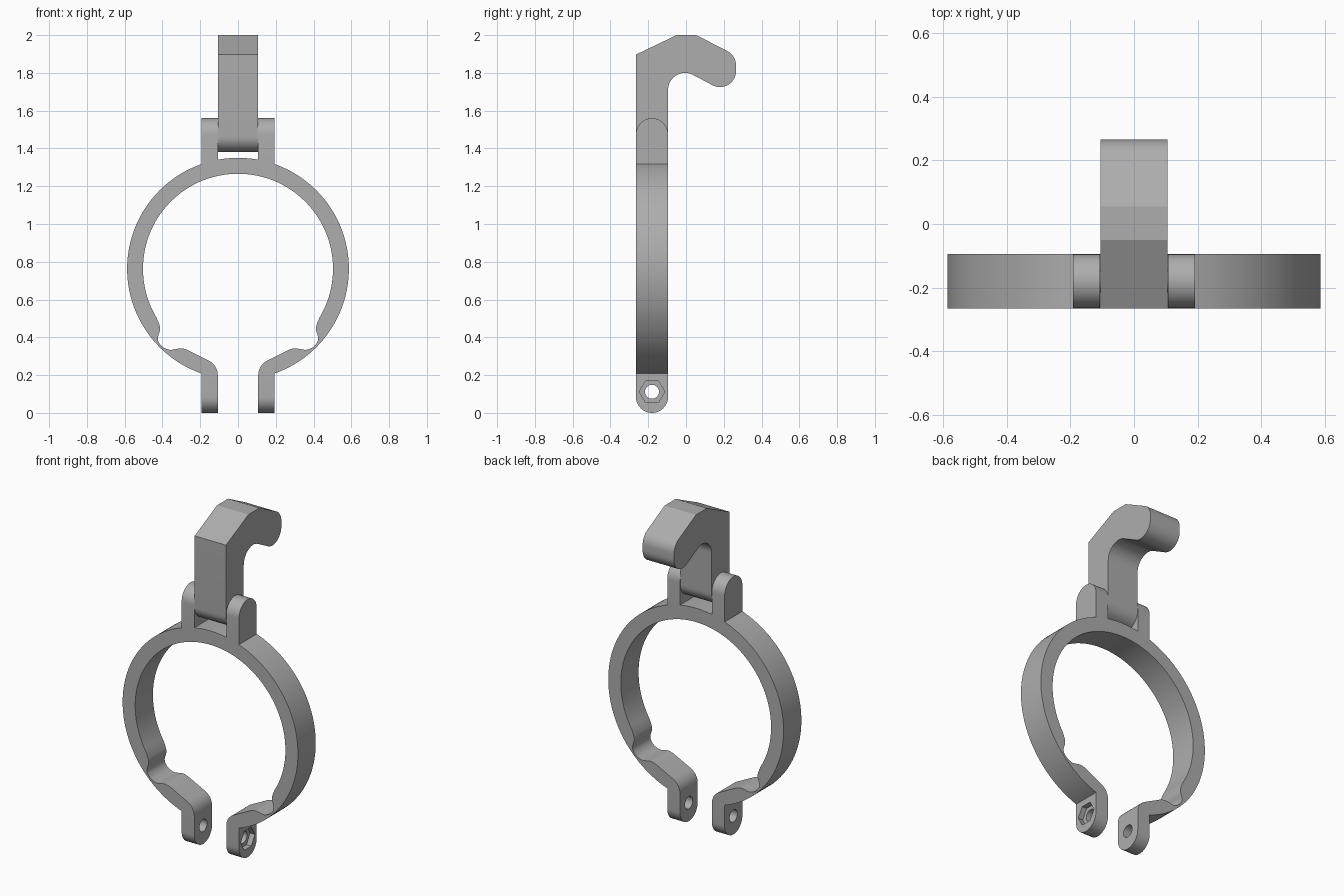
import bpy, bmesh
from math import sin, cos, acos, radians, degrees
from mathutils import Vector

cube = bpy.data.objects.get("Cube")
if cube:
    bpy.data.objects.remove(cube, do_unlink=True)

grey = bpy.data.materials.new("plain grey")
grey.use_nodes = True
COLOUR = (0.42, 0.42, 0.42, 1)
grey.diffuse_color = COLOUR
grey.node_tree.nodes["Principled BSDF"].inputs["Base Color"].default_value = COLOUR


def arc(cx, cz, r, start, end, n):
    """Points on an arc, angles in degrees."""
    angles = [radians(start + (end - start) * i / n) for i in range(n + 1)]
    return [(cx + r * cos(a), cz + r * sin(a)) for a in angles]


def spline(points, n=4):
    """Smooth curve through all points but the first and last."""
    p = [Vector(q) for q in points]
    out = []
    for a, b, c, d in zip(p, p[1:], p[2:], p[3:]):
        for i in range(n):
            t = i / n
            v = 2 * b + (c - a) * t + (2 * a - 5 * b + 4 * c - d) * t**2 + (3 * b - a - 3 * c + d) * t**3
            out.append(tuple(v / 2))
    return out


def prism(name, outline, axis, low, high):
    """Extrude an outline along x (outline in y, z) or y (outline in x, z)."""
    bm = bmesh.new()
    place = (lambda u, v: (low, u, v)) if axis == "x" else (lambda u, v: (u, low, v))
    face = bm.faces.new([bm.verts.new(place(u, v)) for u, v in outline])
    grown = bmesh.ops.extrude_face_region(bm, geom=[face])["geom"]
    step = Vector((high - low, 0, 0)) if axis == "x" else Vector((0, high - low, 0))
    bmesh.ops.translate(bm, vec=step, verts=[g for g in grown if isinstance(g, bmesh.types.BMVert)])
    bmesh.ops.recalc_face_normals(bm, faces=bm.faces)
    mesh = bpy.data.meshes.new(name)
    bm.to_mesh(mesh)
    bm.free()
    mesh.materials.append(grey)
    obj = bpy.data.objects.new(name, mesh)
    bpy.context.collection.objects.link(obj)
    return obj


def activate(obj):
    bpy.ops.object.select_all(action="DESELECT")
    obj.select_set(True)
    bpy.context.view_layer.objects.active = obj


def cut(target, tool, operation):
    tool.hide_render = True
    mod = target.modifiers.new("cut", "BOOLEAN")
    mod.operation, mod.solver, mod.object = operation, "EXACT", tool
    activate(target)
    bpy.ops.object.modifier_apply(modifier=mod.name)
    bpy.data.objects.remove(tool, do_unlink=True)


MID_Y, HALF = -0.18, 0.085
RING_Z, OUTER, INNER = 0.763, 0.587, 0.503
NEAR, FAR = 0.107, 0.192
PIVOT_Z, BOLT_Z = 1.475, 0.112
near_angle, far_angle = degrees(acos(NEAR / OUTER)), degrees(acos(FAR / OUTER))

# Clamp band: half outline with hinge lug, clamp leg and inner notch
half = arc(0, RING_Z, OUTER, 90, near_angle, 6)
half += [(NEAR, 1.65), (FAR, 1.65)]
half += arc(0, RING_Z, OUTER, far_angle, -far_angle, 60)
half += [(FAR, -0.05), (NEAR, -0.05)]
half += arc(FAR, 0.2, FAR - NEAR, 180, 117, 8)
half += spline([(0.21, 0.304), (0.265, 0.332), (0.3, 0.342), (0.33, 0.338), (0.362, 0.334),
                (0.397, 0.348), (0.419, 0.373), (0.424, 0.4), (0.415, 0.43),
                (0.414, 0.458), (0.431, 0.504), (0.445, 0.53)])
half += arc(0, RING_Z, INNER, -31, 90, 50)
outline = half + [(-x, z) for x, z in reversed(half[1:-1])]
band = prism("clamp_band", outline, "y", MID_Y - 0.15, MID_Y + 0.15)

# Round the lug tops and leg ends
side = arc(MID_Y, PIVOT_Z, HALF, 0, 180, 24) + arc(MID_Y, HALF, HALF, 180, 360, 24)
cut(band, prism("side_trim", side, "x", -0.8, 0.8), "INTERSECT")

# Bolt hole through both legs and nut pocket on the left one
cut(band, prism("bolt_hole", arc(MID_Y, BOLT_Z, 0.037, 0, 345, 23), "x", -0.4, 0.4), "DIFFERENCE")
cut(band, prism("nut_pocket", arc(MID_Y, BOLT_Z, 0.067, 0, 300, 5), "x", 0.16, 0.3), "DIFFERENCE")

# Hook swinging between the lugs
profile = [(MID_Y - HALF, 1.897), (-0.05, 2.0), (0.055, 2.0)]
profile += arc(0.18, 1.84, HALF, 63, 0, 10)
profile += arc(0.18, 1.81, HALF, 0, -117, 16)
profile += arc(-0.005, 1.71, 0.09, 63, 180, 16)
profile += arc(MID_Y, PIVOT_Z - 0.01, HALF, 0, -180, 24)
hook = prism("hook", profile, "x", -0.105, 0.105)

# Hinge pin hidden inside the lugs
pin = prism("hinge_pin", arc(MID_Y, PIVOT_Z, 0.035, 0, 345, 23), "x", -0.15, 0.15)

for part in (band, hook, pin):
    activate(part)
    bpy.ops.object.shade_smooth_by_angle(angle=radians(25))
